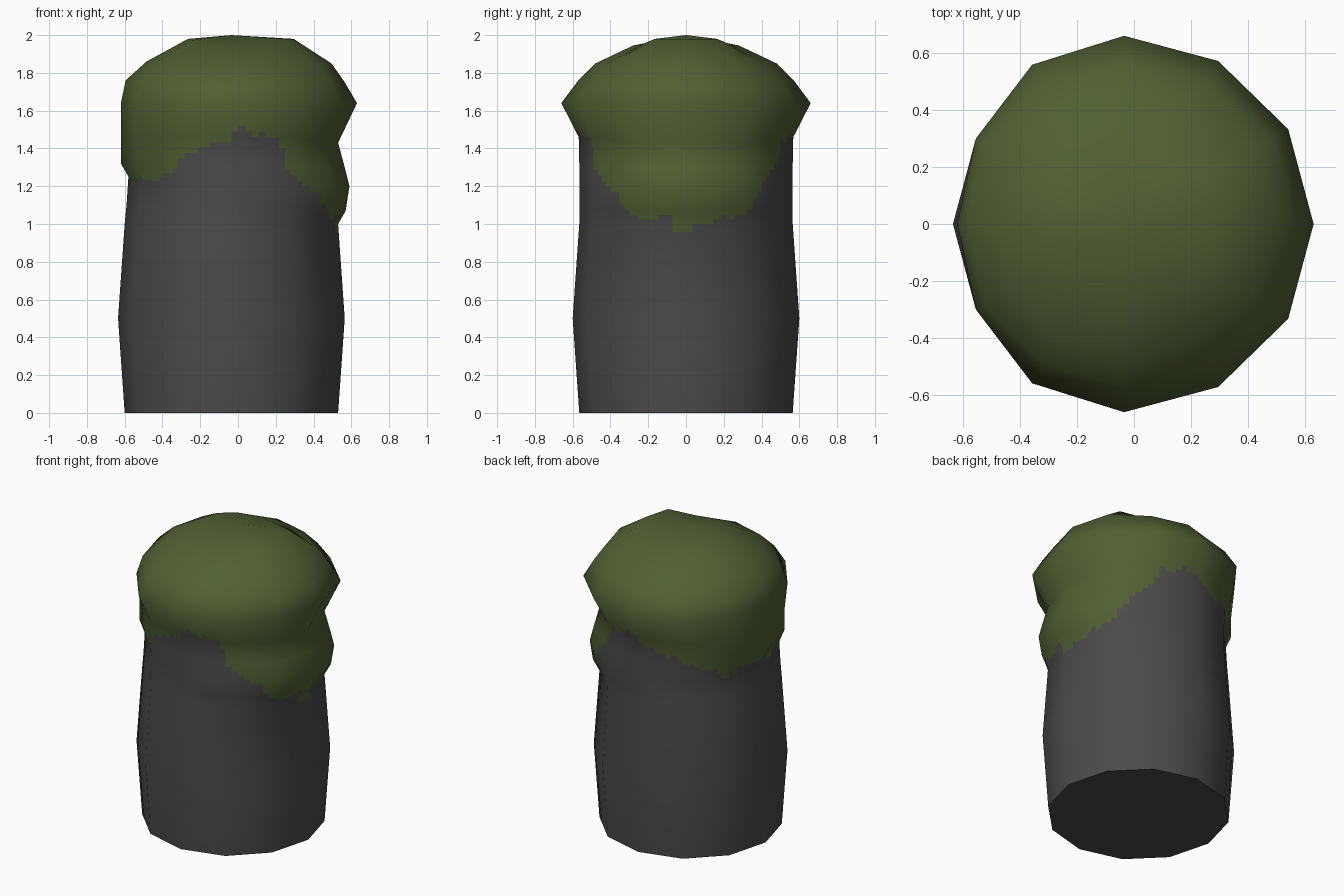
import bpy, math, random
from mathutils import Vector

if "Cube" in bpy.data.objects:
    bpy.data.objects.remove(bpy.data.objects["Cube"])

random.seed(4)
SIDES, SUB, CX = 12, 8, -0.035

# profiles (z, radius): right lobe, front/back, left lobe
LOW = [(0, .565), (.5, .6), (1.0, .565)]
RIGHT = LOW + [(1.07, .605), (1.2, .625), (1.3, .60), (1.43, .565), (1.64, .665),
               (1.75, .60), (1.85, .53), (1.98, .33), (2, 0)]
SIDE = LOW + [(1.08, .565), (1.2, .565), (1.32, .565), (1.46, .568), (1.64, .66),
              (1.76, .57), (1.85, .48), (1.945, .28), (2, 0)]
LEFT = LOW + [(1.1, .555), (1.25, .545), (1.32, .585), (1.46, .585), (1.64, .585),
              (1.76, .56), (1.86, .45), (1.98, .23), (2, 0)]
W_RIGHT = [1, 1, .05, 0, 0, 0, 0]
W_LEFT = [0, 0, 0, 0, .2, .8, 1]
ROWS = len(LOW) + 9
# lower edge of the moss: (angle from +x in degrees, z)
EDGE = [(0, .99), (15, 1.03), (30, 1.07), (40, 1.16), (58, 1.29), (65, 1.43), (85, 1.49),
        (100, 1.42), (115, 1.34), (135, 1.25), (180, 1.22)]


def material(name, rgb):
    m = bpy.data.materials.new(name)
    m.diffuse_color = (*rgb, 1)
    m.use_nodes = True
    m.node_tree.nodes["Principled BSDF"].inputs["Base Color"].default_value = m.diffuse_color
    return m


def coarse(i, j):
    k = min(j % SIDES, SIDES - j % SIDES)
    wr, wl = W_RIGHT[k], W_LEFT[k]
    z, r = [RIGHT[i][n] * wr + LEFT[i][n] * wl + SIDE[i][n] * (1 - wr - wl) for n in (0, 1)]
    a = 2 * math.pi * j / SIDES
    return Vector((CX + r * math.cos(a), r * math.sin(a), z))


def moss_edge(x, y):
    a = abs(math.degrees(math.atan2(y, x - CX)))
    for (a0, z0), (a1, z1) in zip(EDGE, EDGE[1:]):
        if a <= a1:
            return z0 + (z1 - z0) * (a - a0) / (a1 - a0)
    return EDGE[-1][1]


# coarse 12-sided form, used for its smooth normals
P = [[coarse(i, j) for j in range(SIDES)] for i in range(ROWS)]
N = [[Vector() for _ in range(SIDES)] for _ in range(ROWS)]
for i in range(ROWS - 1):
    for j in range(SIDES):
        k = (j + 1) % SIDES
        n = (P[i + 1][k] - P[i][j]).cross(P[i + 1][j] - P[i][k]).normalized()
        for a, b in ((i, j), (i, k), (i + 1, j), (i + 1, k)):
            N[a][b] += n
N[-1] = [Vector((0, 0, 1))] * SIDES

# fine grid lying on the coarse facets, dense only where the moss edge runs
levels = []
for i in range(ROWS - 1):
    steps = max(1, round((SIDE[i + 1][0] - SIDE[i][0]) / .03)) if .9 < SIDE[i][0] < 1.6 else 1
    if i == 1:
        steps = 12
    levels += [i + s / steps for s in range(steps)]
COLS = SIDES * SUB


def blend(grid, t, c):
    i, u = int(t), t - int(t)
    j, v = c // SUB, (c % SUB) / SUB
    k = (j + 1) % SIDES
    low = grid[i][j].lerp(grid[i][k], v)
    return low.lerp(grid[i + 1][j].lerp(grid[i + 1][k], v), u)


verts = [blend(P, t, c) for t in levels for c in range(COLS)]
norms = [blend(N, t, c).normalized() for t in levels for c in range(COLS)]
verts.append(P[-1][0])
norms.append(Vector((0, 0, 1)))
top = len(verts) - 1
faces = []
for r in range(len(levels)):
    for c in range(COLS):
        d = (c + 1) % COLS
        a, b = r * COLS + c, r * COLS + d
        faces.append((a, b, top) if r == len(levels) - 1 else (a, b, b + COLS, a + COLS))
faces.append(tuple(reversed(range(COLS))))

me = bpy.data.meshes.new("mossy_stone_pillar")
me.from_pydata(verts, [], faces)
me.materials.append(material("dark_grey_stone", (.07, .07, .07)))
me.materials.append(material("moss_green", (.08, .115, .033)))

# ragged moss edge: moss lies above it, stone below
jag = [random.uniform(-.035, .035) for _ in range(COLS)]
for p in me.polygons:
    p.use_smooth = True
    x, y, z = p.center
    p.material_index = int(z > moss_edge(x, y) + jag[p.index % COLS // 2])
me.polygons[-1].material_index = 0
me.polygons[-1].use_smooth = False

# smooth normals of the coarse form, flat underneath
loop_normals = []
for p in me.polygons:
    for v in p.vertices:
        loop_normals.append((0, 0, -1) if p.index == len(faces) - 1 else norms[v])
me.normals_split_custom_set(loop_normals)

ob = bpy.data.objects.new("mossy_stone_pillar", me)
bpy.context.collection.objects.link(ob)
